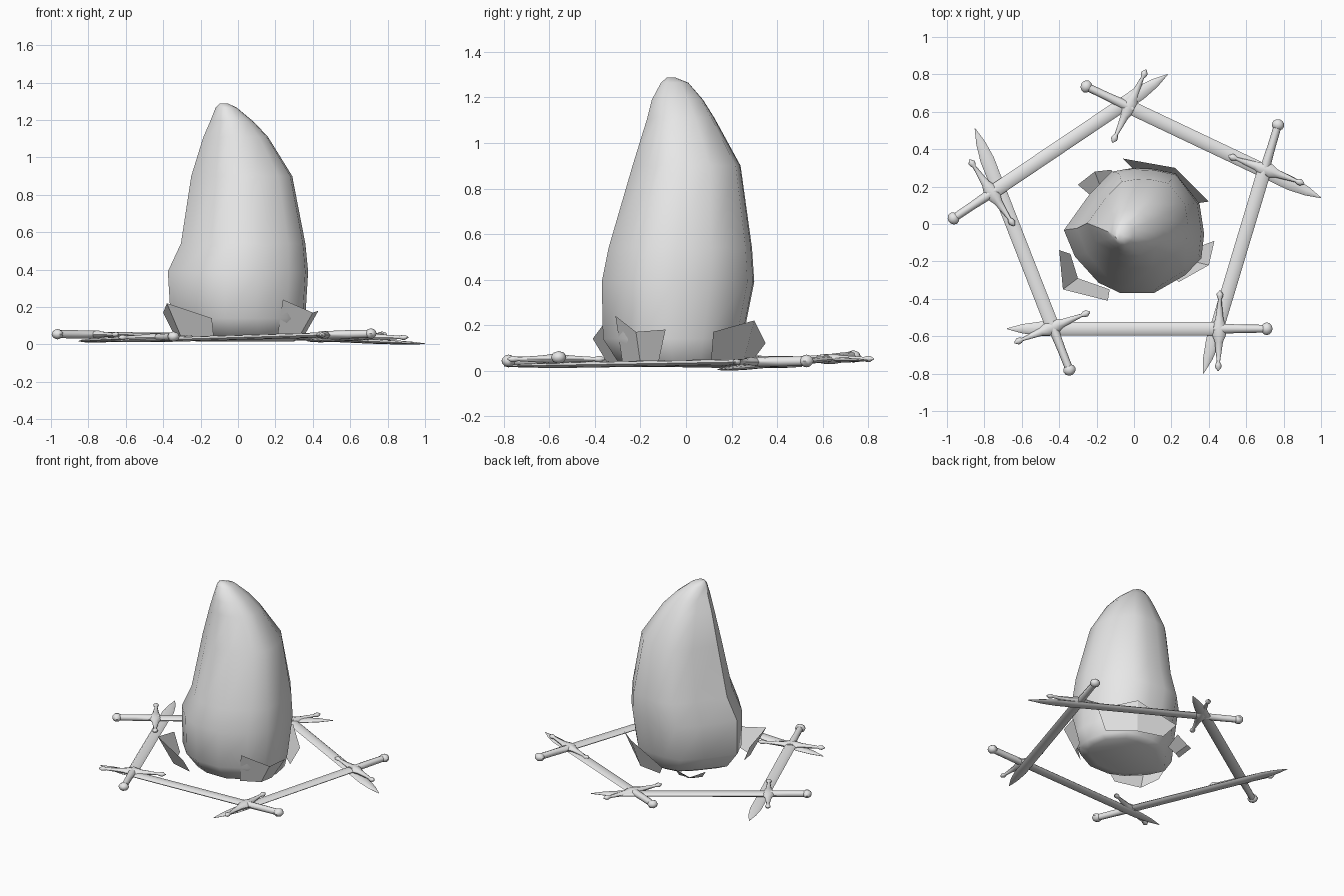
import bpy
import math
from mathutils import Vector

if "Cube" in bpy.data.objects:
    bpy.data.objects.remove(bpy.data.objects["Cube"])

stone = bpy.data.materials.new("plain grey")
stone.diffuse_color = (0.8, 0.8, 0.8, 1)
stone.use_nodes = True
stone.node_tree.nodes["Principled BSDF"].inputs["Base Color"].default_value = stone.diffuse_color


def add_object(name, verts, faces, smooth_angle=None):
    mesh = bpy.data.meshes.new(name)
    mesh.from_pydata(verts, [], faces)
    mesh.materials.append(stone)
    obj = bpy.data.objects.new(name, mesh)
    bpy.context.collection.objects.link(obj)
    if smooth_angle:
        bpy.ops.object.select_all(action='DESELECT')
        obj.select_set(True)
        bpy.context.view_layer.objects.active = obj
        bpy.ops.object.shade_smooth_by_angle(angle=math.radians(smooth_angle))
    return obj


def loft(rings):
    """Skin a list of equal rings (counter-clockwise about the path) with capped ends."""
    n = len(rings[0])
    verts = [v for ring in rings for v in ring]
    faces = [(r * n + i, r * n + (i + 1) % n, (r + 1) * n + (i + 1) % n, (r + 1) * n + i)
             for r in range(len(rings) - 1) for i in range(n)]
    faces.append(tuple(range(n - 1, -1, -1)))
    faces.append(tuple((len(rings) - 1) * n + i for i in range(n)))
    return verts, faces


def bar(name, start, end, sections, sides=8):
    """Bar from start to end; sections hold (fraction, half width, half thickness)."""
    start, end = Vector(start), Vector(end)
    along = (end - start).normalized()
    side = Vector((0, 0, 1)).cross(along).normalized()
    up = along.cross(side)
    rings = []
    for t, w, h in sections:
        c = start.lerp(end, t)
        angles = [2 * math.pi * i / sides for i in range(sides)]
        rings.append([c + side * (w * math.cos(a)) + up * (h * math.sin(a)) for a in angles])
    return add_object(name, *loft(rings), smooth_angle=50)


# Central standing rock: one outline squeezed into a box at each height
outline = [(-0.39, -0.03), (-0.33, -0.17), (-0.2, -0.31), (-0.08, -0.365), (0.1, -0.365),
           (0.27, -0.27), (0.36, -0.18), (0.375, -0.05), (0.35, 0.11), (0.22, 0.27),
           (0.1, 0.295), (-0.01, 0.3), (-0.13, 0.28), (-0.25, 0.16)]
levels = [(0.015, -0.22, 0.30, -0.22, 0.17), (0.04, -0.29, 0.34, -0.30, 0.21),
          (0.14, -0.36, 0.36, -0.365, 0.25), (0.39, -0.375, 0.375, -0.37, 0.30),
          (0.54, -0.305, 0.36, -0.34, 0.29), (0.90, -0.25, 0.29, -0.235, 0.24),
          (1.11, -0.185, 0.16, -0.17, 0.125), (1.19, -0.15, 0.085, -0.15, 0.075),
          (1.265, -0.12, -0.005, -0.11, 0.01), (1.287, -0.10, -0.05, -0.085, -0.045)]
rings = []
for z, x0, x1, y0, y1 in levels:
    rings.append([Vector((x0 + (x + 0.39) / 0.765 * (x1 - x0),
                          y0 + (y + 0.365) / 0.665 * (y1 - y0), z)) for x, y in outline])
add_object("standing_rock", *loft(rings), smooth_angle=50)

# Flat shards leaning out around the foot of the rock: top edge, bottom edge
shards = {
    "front_left_shard": ([(-0.40, -0.14, 0.17), (-0.38, -0.35, 0.22), (-0.14, -0.41, 0.14)],
                         [(-0.34, -0.16, 0.05), (-0.30, -0.29, 0.03), (-0.13, -0.35, 0.04)]),
    "front_right_shard": ([(0.24, -0.31, 0.24), (0.40, -0.22, 0.17), (0.43, -0.09, 0.18)],
                          [(0.21, -0.28, 0.04), (0.32, -0.20, 0.03), (0.35, -0.12, 0.04)]),
    "back_right_shard": ([(0.40, 0.12, 0.17), (0.22, 0.30, 0.22), (-0.06, 0.35, 0.12)],
                         [(0.33, 0.11, 0.04), (0.18, 0.25, 0.03), (0.0, 0.29, 0.04)]),
    "back_left_shard": ([(-0.12, 0.29, 0.10), (-0.21, 0.28, 0.06), (-0.30, 0.21, 0.10)],
                        [(-0.10, 0.22, 0.03), (-0.18, 0.20, 0.02), (-0.24, 0.16, 0.03)]),
}
for name, (top, bottom) in shards.items():
    add_object(name, top + bottom, [(0, 3, 4, 1), (1, 4, 5, 2)])

# Ring of five swords: pommel, tip, guard ends
swords = [
    ((0.71, -0.56, 0.058), (-0.68, -0.56, 0.018), (0.46, -0.355), (0.45, -0.785)),
    ((0.77, 0.53, 0.042), (0.37, -0.80, 0.02), (0.505, 0.365), (0.91, 0.215)),
    ((-0.255, 0.735, 0.062), (1.0, 0.14, 0.004), (0.065, 0.825), (-0.115, 0.435)),
    ((-0.965, 0.03, 0.055), (0.18, 0.80, 0.045), (-0.88, 0.345), (-0.64, -0.01)),
    ((-0.345, -0.78, 0.042), (-0.85, 0.51, 0.018), (-0.64, -0.635), (-0.235, -0.47)),
]
blade_sections = [(0.18, 0.037, 0.014), (0.80, 0.037, 0.013), (0.87, 0.038, 0.011),
                  (0.94, 0.025, 0.008), (1.0, 0.002, 0.002)]
grip_sections = [(0.0, 0.021, 0.021), (0.09, 0.022, 0.022), (0.20, 0.028, 0.02)]
half_guard = [(0.0, 0.003, 0.003), (0.045, 0.018, 0.014), (0.08, 0.016, 0.013),
              (0.11, 0.009, 0.009), (0.36, 0.022, 0.016), (0.45, 0.038, 0.022)]
guard_sections = half_guard + [(1 - t, w, h) for t, w, h in reversed(half_guard)]
pommel_sections = [(0.5 - 0.5 * math.cos(math.pi * i / 6),
                    max(0.034 * math.sin(math.pi * i / 6), 0.004),
                    max(0.028 * math.sin(math.pi * i / 6), 0.004)) for i in range(7)]

for number, (pommel, tip, guard_a, guard_b) in enumerate(swords, 1):
    p, t = Vector(pommel), Vector(tip)
    step = (t - p).normalized()
    guard_z = p.lerp(t, 0.19).z
    bar(f"blade_{number}", p, t, blade_sections)
    bar(f"grip_{number}", p, t, grip_sections)
    bar(f"guard_{number}", (*guard_a, guard_z), (*guard_b, guard_z), guard_sections)
    bar(f"pommel_{number}", p - step * 0.03, p + step * 0.03, pommel_sections)
